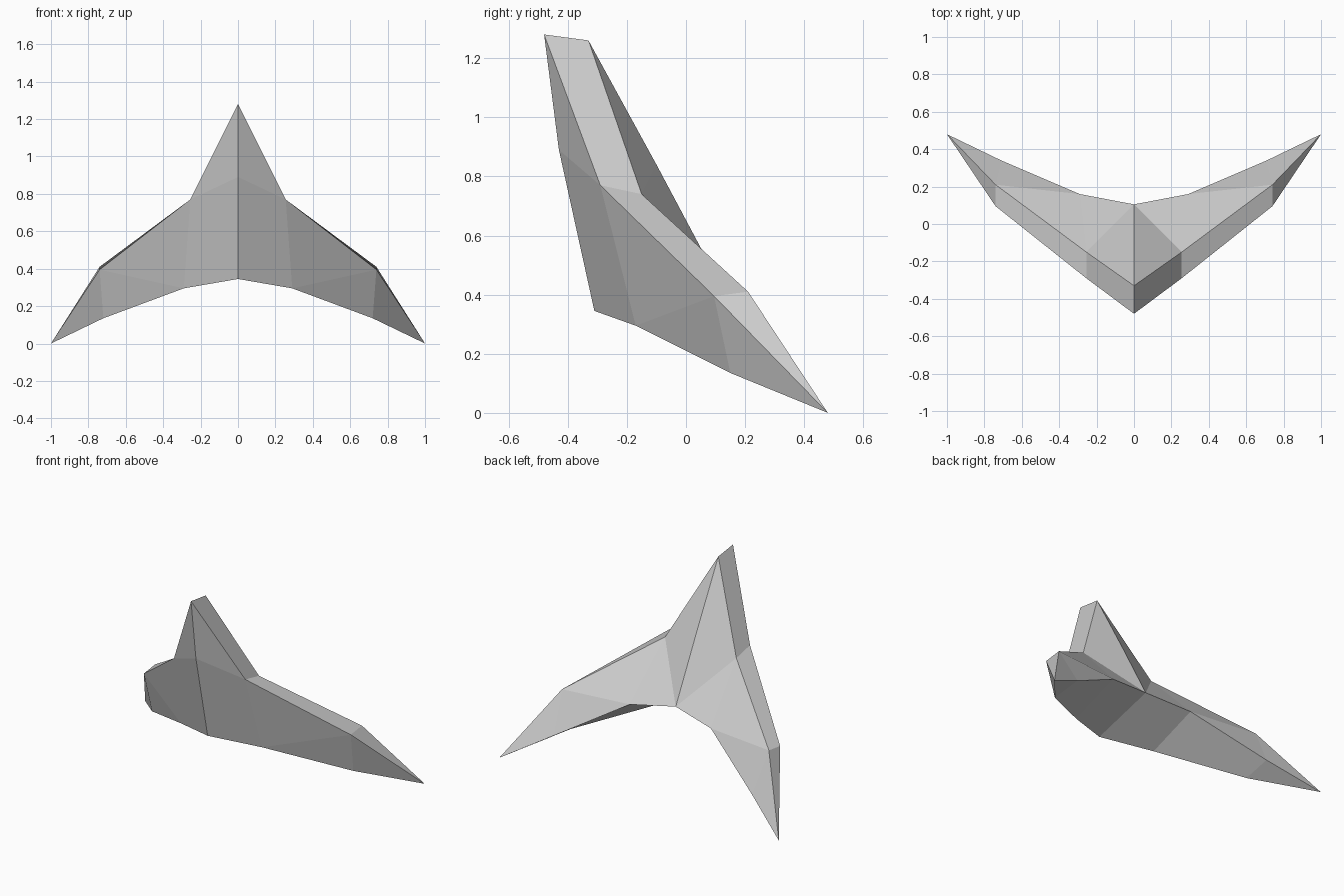
import bpy
import bmesh
from mathutils import Matrix

cube = bpy.data.objects.get("Cube")
if cube:
    bpy.data.objects.remove(cube, do_unlink=True)


def flat_material(name, color):
    mat = bpy.data.materials.new(name)
    mat.use_nodes = True
    mat.diffuse_color = color
    mat.node_tree.nodes["Principled BSDF"].inputs["Base Color"].default_value = color
    return mat


bm = bmesh.new()


def points(coords):
    return [bm.verts.new(co) for co in coords]


def faces(*loops):
    for loop in loops:
        bm.faces.new(loop)


# Centre profile: lower front, brow, fin front tip, fin back tip, spine, tail
chin, brow, fin_front, fin_back, spine, tail = points([
    (0, -.31, .345), (0, -.43, .89), (0, -.48, 1.28),
    (0, -.33, 1.26), (0, -.1, .84), (0, .105, .455)])

# Wing sections: lower front, upper front, upper back, lower back
root = points([(.29, -.17, .295), (.255, -.29, .77), (.255, -.15, .74), (.29, .16, .413)])
mid = points([(.72, .15, .135), (.74, .095, .395), (.74, .21, .41), (.71, .34, .167)])
tip, = points([(1, .48, 0)])

# Fin and body, from the centre profile to the wing root
low_front, up_front, up_back, low_back = root
faces((chin, low_front, up_front, brow), (brow, up_front, fin_front),
      (fin_front, up_front, up_back, fin_back), (fin_back, up_back, spine),
      (spine, up_back, tail), (tail, up_back, low_back),
      (tail, low_back, low_front, chin))

# Wing panels from root to mid, then the pointed tip; front and top are creased
for i in range(4):
    j = (i + 1) % 4
    a, b, c, d = root[i], root[j], mid[j], mid[i]
    if i == 0:
        faces((a, b, c), (a, c, d))
    elif i == 2:
        faces((a, b, d), (b, c, d))
    else:
        faces((a, b, c, d))
    faces((d, c, tip))

# Mirror to the other side and close the shell
bmesh.ops.mirror(bm, geom=bm.verts[:] + bm.edges[:] + bm.faces[:],
                 matrix=Matrix.Identity(4), merge_dist=.001, axis='X')
bmesh.ops.remove_doubles(bm, verts=bm.verts[:], dist=.001)
bmesh.ops.recalc_face_normals(bm, faces=bm.faces[:])

mesh = bpy.data.meshes.new("winged_hull")
bm.to_mesh(mesh)
bm.free()
mesh.materials.append(flat_material("light_grey", (.6, .6, .6, 1)))
hull = bpy.data.objects.new("winged_hull", mesh)
bpy.context.collection.objects.link(hull)
